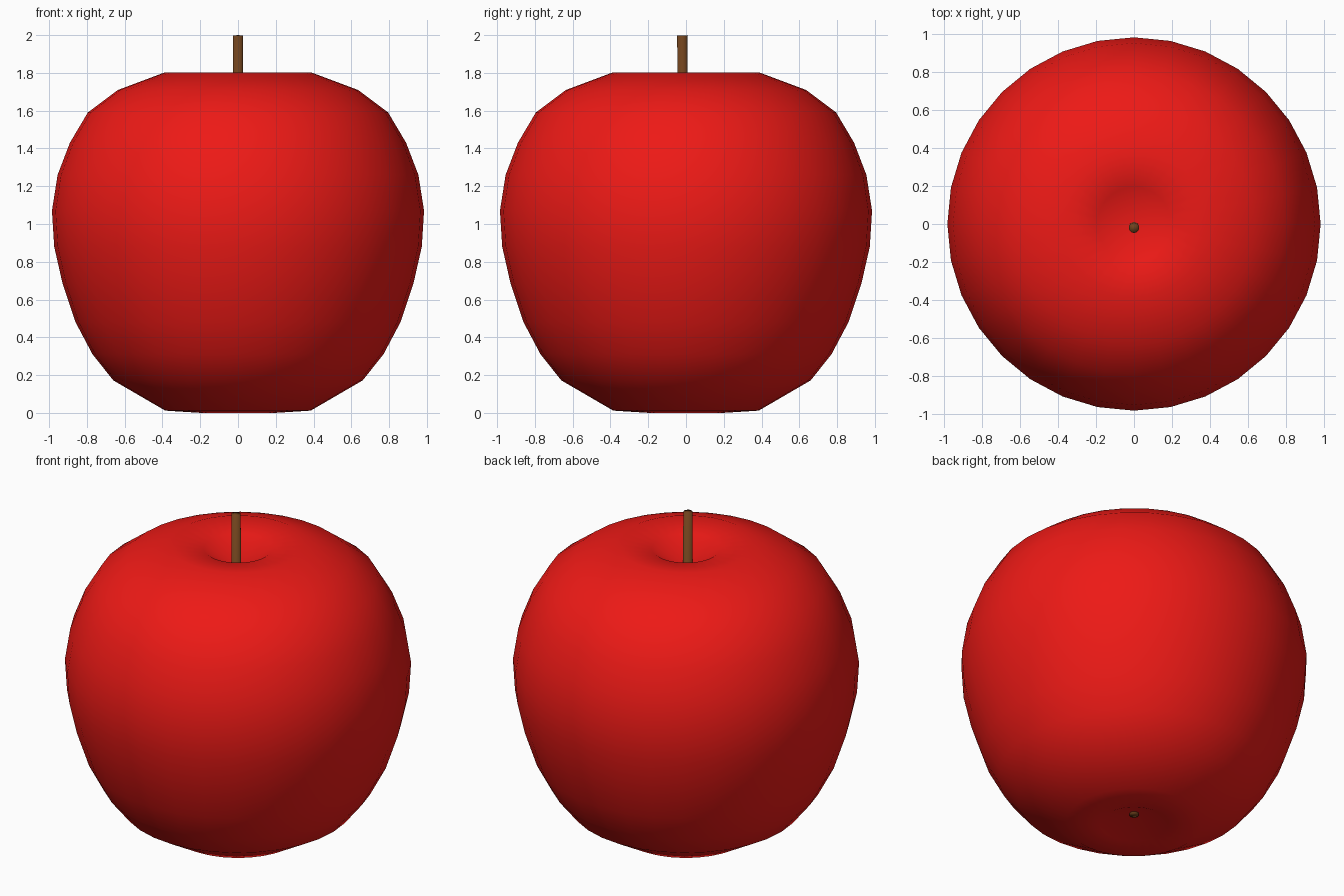
import bpy, bmesh, math
from mathutils import Vector

if "Cube" in bpy.data.objects:
    bpy.data.objects.remove(bpy.data.objects["Cube"])


def finish(bm, name, color):
    bmesh.ops.recalc_face_normals(bm, faces=bm.faces)
    for f in bm.faces:
        f.smooth = True
    mesh = bpy.data.meshes.new(name)
    bm.to_mesh(mesh)
    bm.free()
    mat = bpy.data.materials.new(name + "_color")
    mat.diffuse_color = color
    mat.use_nodes = True
    mat.node_tree.nodes["Principled BSDF"].inputs["Base Color"].default_value = mat.diffuse_color
    mesh.materials.append(mat)
    obj = bpy.data.objects.new(name, mesh)
    bpy.context.collection.objects.link(obj)
    return obj


# Fruit body: lathed profile (radius, height) with a dimple at each pole
profile = [
    (0, 0.08), (0.195, 0.0), (0.385, 0.012), (0.66, 0.172), (0.77, 0.31),
    (0.86, 0.48), (0.93, 0.69), (0.973, 0.88), (0.985, 1.07), (0.955, 1.26),
    (0.89, 1.43), (0.795, 1.59), (0.635, 1.71), (0.387, 1.803),
    (0.195, 1.777), (0, 1.66),
]
bm = bmesh.new()
verts = [bm.verts.new((r, 0, z)) for r, z in profile]
edges = [bm.edges.new(pair) for pair in zip(verts, verts[1:])]
bmesh.ops.spin(bm, geom=verts + edges, cent=(0, 0, 0), axis=(0, 0, 1),
               angle=math.tau, steps=32, use_merge=False)
bmesh.ops.remove_doubles(bm, verts=bm.verts, dist=0.001)
finish(bm, "fruit_body", (0.85, 0.01, 0.008, 1))

# Stem: thin rod leaning slightly forward, its lower tip just shows underneath
bottom, top = Vector((0, 0, 0.06)), Vector((0, -0.02, 1.999))
bm = bmesh.new()
bmesh.ops.create_cone(bm, cap_ends=True, segments=16, radius1=0.027,
                      radius2=0.027, depth=(top - bottom).length)
stem = finish(bm, "stem", (0.16, 0.055, 0.012, 1))
stem.location = (bottom + top) / 2
stem.rotation_euler = (top - bottom).to_track_quat('Z', 'Y').to_euler()
